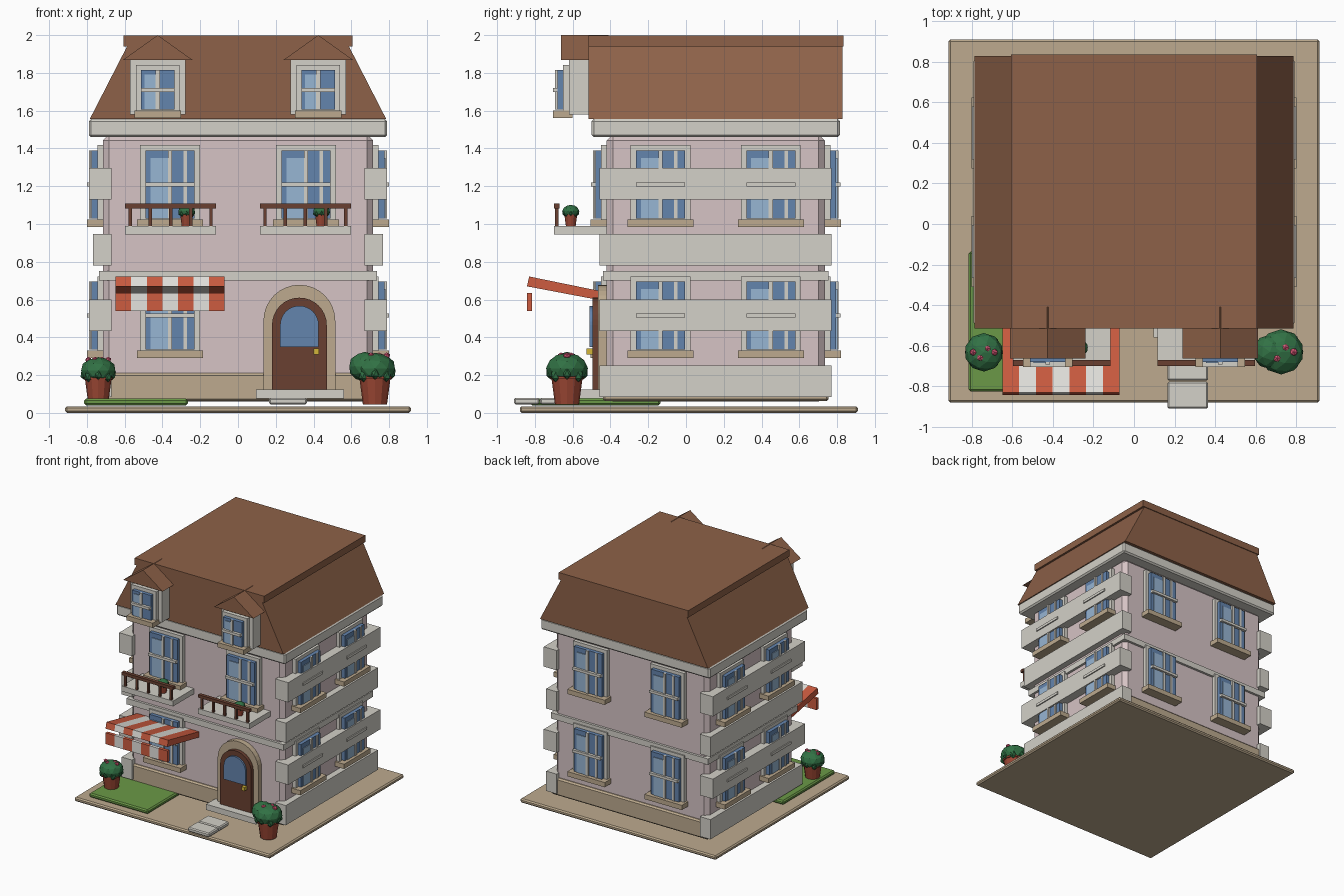
import bpy, bmesh, math
from mathutils import Matrix, Vector

if "Cube" in bpy.data.objects:
    bpy.data.objects.remove(bpy.data.objects["Cube"])

def mat(name, hexcol, gain=1.25):
    m = bpy.data.materials.new(name)
    srgb = [min(1, int(hexcol[i:i + 2], 16) / 255 * gain) for i in (0, 2, 4)]
    m.diffuse_color = (*[c ** 2.2 for c in srgb], 1)
    m.use_nodes = True
    m.node_tree.nodes["Principled BSDF"].inputs["Base Color"].default_value = m.diffuse_color
    return m

WALL, STONE, TAN = mat("wall", "AA9B9C"), mat("stone", "A8A69F"), mat("tan", "968771")
ROOF, WOOD = mat("roof", "704E3B"), mat("wood", "54352A")
BLUE, PALE = mat("glass", "50698A"), mat("glass_pale", "7890A8")
RED, CREAM, GOLD = mat("red", "A34A35"), mat("cream", "B6B5B1"), mat("gold", "A89030")
LEAF, GRASS = mat("leaf", "2A5A38"), mat("grass", "55793A")
CLAY, PINK = mat("clay", "7C3A2C"), mat("pink", "B04860")
I = Matrix.Identity(4)

def finish(name, bm, m, M=I):
    bmesh.ops.recalc_face_normals(bm, faces=bm.faces[:])
    me = bpy.data.meshes.new(name)
    bm.transform(M)
    bm.to_mesh(me)
    bm.free()
    me.materials.append(m)
    ob = bpy.data.objects.new(name, me)
    bpy.context.collection.objects.link(ob)
    return ob

def box(name, x, y, z, m, bevel=0, M=I):
    bm = bmesh.new()
    bmesh.ops.create_cube(bm, size=1)
    for v in bm.verts:
        v.co = [r[0] if c < 0 else r[1] for r, c in zip((x, y, z), v.co)]
    if bevel:
        bmesh.ops.bevel(bm, geom=bm.edges[:], offset=bevel, segments=1, affect='EDGES')
    return finish(name, bm, m, M)

def prism(name, pts, a, b, m, axis='y'):
    """Extrude a profile: (x, z) points along y, or (y, z) points along x."""
    bm = bmesh.new()
    at = (lambda p, t: (p[0], t, p[1])) if axis == 'y' else (lambda p, t: (t, p[0], p[1]))
    f = bm.faces.new([bm.verts.new(at(p, a)) for p in pts])
    ext = bmesh.ops.extrude_face_region(bm, geom=[f])
    d = Vector((0, b - a, 0)) if axis == 'y' else Vector((b - a, 0, 0))
    bmesh.ops.translate(bm, vec=d, verts=[g for g in ext['geom'] if isinstance(g, bmesh.types.BMVert)])
    return finish(name, bm, m)

def window(name, x, y, z, angle, hw=0.13, hh=0.18):
    """Local frame: the wall plane is y = 0 and outward is -y."""
    M = Matrix.Translation((x, y, z)) @ Matrix.Rotation(math.radians(angle), 4, 'Z')
    f = 0.028
    box(name + "_frame", (-hw - f, hw + f), (-0.03, 0.02), (-hh - 0.01, hh + f), STONE, 0, M)
    box(name + "_glass", (-hw, hw), (-0.06, 0.0), (-hh, hh), BLUE, 0, M)
    box(name + "_pale_pane", (-hw * 0.8, -0.01), (-0.066, -0.05), (-hh, hh * 0.78), PALE, 0, M)
    box(name + "_upright", (-0.011, 0.011), (-0.073, -0.05), (-hh, hh), STONE, 0, M)
    box(name + "_second_upright", (hw * 0.55, hw * 0.7), (-0.067, -0.05), (-hh, hh), STONE, 0, M) if hw > 0.1 else None
    box(name + "_crossbar", (-hw, hw), (-0.084, -0.05), (-0.011, 0.011), STONE, 0, M)
    s = hw + 0.045 if hw > 0.1 else hw + 0.034
    box(name + "_sill", (-s, s), (-0.085, 0.02), (-hh - 0.045, -hh - 0.005), TAN, 0, M)

def cone(name, x, y, z0, z1, r0, r1, m, n=12):
    bm = bmesh.new()
    bmesh.ops.create_cone(bm, cap_ends=True, segments=n, radius1=r0, radius2=r1, depth=z1 - z0)
    return finish(name, bm, m, Matrix.Translation((x, y, (z0 + z1) / 2)))

def ball(name, x, y, z, r, rz, m, sub=1):
    bm = bmesh.new()
    bmesh.ops.create_icosphere(bm, subdivisions=sub, radius=1)
    return finish(name, bm, m, Matrix.Translation((x, y, z)) @ Matrix.Diagonal((r, r, rz, 1)))

def plant(name, x, y, z, s, flowers=True):
    cone(name + "_pot", x, y, z, z + 0.15 * s, 0.062 * s, 0.082 * s, CLAY)
    cone(name + "_rim", x, y, z + 0.13 * s, z + 0.165 * s, 0.088 * s, 0.09 * s, CLAY)
    ball(name + "_bush", x, y, z + 0.185 * s, 0.108 * s, 0.08 * s, LEAF, 2)
    for k in range(8):
        a = k * math.pi / 4
        ball(name + "_leaf", x + 0.083 * s * math.cos(a), y + 0.083 * s * math.sin(a),
             z + (0.15 if k % 2 else 0.162) * s, 0.026 * s, 0.035 * s, LEAF)
    if flowers:
        for dx, dy in ((-0.06, 0), (-0.02, -0.03), (0.02, 0.02), (0.06, 0)):
            ball(name + "_flower", x + dx * s, y + dy * s, z + 0.25 * s, 0.02 * s, 0.017 * s, PINK)

# Ground slab, lawn, path tiles
box("ground_slab", (-0.915, 0.915), (-0.88, 0.91), (0, 0.035), TAN, 0.01)
box("lawn", (-0.815, -0.265), (-0.825, -0.135), (0.04, 0.075), GRASS, 0.01)
for y in (-0.91, -0.772):
    box("path_tile", (0.165, 0.365), (y, y + 0.134), (0.045, 0.08), STONE, 0.008)

# House body with plinth, belt and cornice
W, YF, YB, YC = 0.715, -0.42, 0.735, 0.157
box("walls", (-W, W), (YF, YB), (0.06, 1.475), WALL, 0.033)
box("plinth", (-0.735, 0.735), (-0.44, 0.755), (0.062, 0.21), TAN, 0.012)
box("belt_course", (-0.735, 0.735), (-0.44, 0.755), (0.70, 0.75), STONE)
box("cornice", (-0.79, 0.79), (-0.50, 0.815), (1.46, 1.555), STONE, 0.012)

# Side bands that form the corner stones
for s in (-1, 1):
    for k in range(4):
        out = 0.79 if k % 2 else 0.767
        z = 0.085 + 0.348 * k
        box("corner_stone_band", sorted((s * 0.67, s * out)), (-0.458, 0.77), (z, z + 0.167), STONE)

# Windows on all sides
for z, floor in ((0.515, "lower"), (1.21, "upper")):
    for s in (-1, 1):
        if floor == "upper" or s < 0:
            window(floor + "_front_window", s * 0.36, YF, z, 0)
        window(floor + "_back_window", s * 0.36, YB, z, 180)
        window(floor + "_right_window", W, YC + s * 0.292, z, 90)
        window(floor + "_left_window", -W, YC + s * 0.292, z, -90)

# Mansard roof and cap
prism("mansard_roof", [(-0.785, 1.555), (0.785, 1.555), (0.585, 1.945), (-0.585, 1.945)], -0.515, 0.828, ROOF)
box("roof_cap", (-0.605, 0.605), (-0.515, 0.835), (1.94, 1.998), ROOF)

for s in (-1, 1):
    # Dormers
    x = s * 0.425
    box("dormer_body", (x - 0.147, x + 0.147), (-0.62, -0.45), (1.58, 1.88), STONE)
    prism("dormer_roof", [(x - 0.185, 1.868), (x + 0.185, 1.868), (x, 2.0)], -0.663, -0.41, ROOF)
    window("dormer_window", x, -0.62, 1.71, 0, 0.088, 0.105)
    # Balconies
    x = s * 0.357
    box("balcony_slab", (x - 0.24, x + 0.24), (-0.70, YF), (0.945, 0.99), STONE)
    box("balcony_rail", (x - 0.24, x + 0.24), (-0.70, -0.67), (1.083, 1.108), WOOD)
    for k in range(5):
        px = x + (k - 2) * 0.107
        box("baluster", (px - 0.009, px + 0.009), (-0.694, -0.676), (0.99, 1.09), WOOD)
    plant("balcony_plant", x + 0.085, -0.61, 0.99, 0.42, False)

# Striped awning with valance
for k in range(7):
    x0 = -0.648 + k * 0.0825
    m = CREAM if k % 2 else RED
    prism("awning_stripe", [(-0.83, 0.722), (-0.842, 0.67), (YF, 0.59), (YF, 0.638)], x0, x0 + 0.0825, m, 'x')
    box("awning_valance", (x0, x0 + 0.0825), (-0.842, -0.815), (0.54, 0.635), m)

# Arched door
def arch(name, r, z0, zc, y, m):
    pts = [(0.325 - r, z0), (0.325 + r, z0)]
    pts += [(0.325 + r * math.cos(a), zc + r * math.sin(a)) for a in (math.pi * k / 16 for k in range(17))]
    prism(name, pts, y, -0.40, m)

arch("door_surround", 0.19, 0.12, 0.488, -0.465, TAN)
arch("door", 0.145, 0.12, 0.465, -0.495, WOOD)
arch("door_glass", 0.102, 0.35, 0.465, -0.51, BLUE)
box("door_knob", (0.40, 0.43), (-0.527, -0.48), (0.31, 0.34), GOLD)
box("door_step", (0.095, 0.56), (-0.56, YF), (0.075, 0.123), STONE)

# Potted plants
plant("left_plant", -0.74, -0.632, 0.062, 0.88)
plant("right_plant", 0.725, -0.63, 0.045, 1.03)
ball("right_plant_side_bush", 0.67, -0.63, 0.245, 0.085, 0.078, LEAF, 2)
